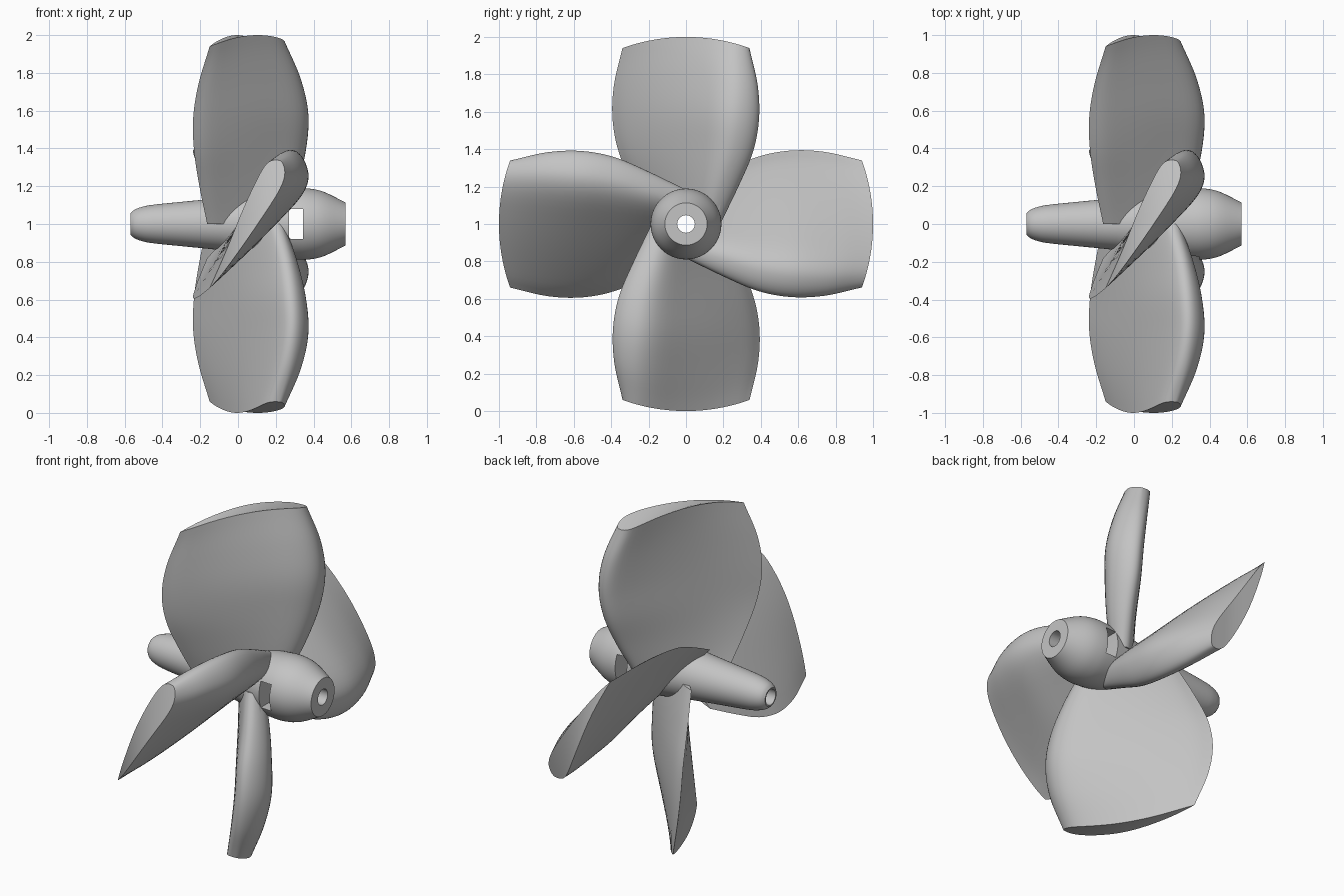
import bpy, bmesh, math
from mathutils import Vector, Matrix

if "Cube" in bpy.data.objects:
    bpy.data.objects.remove(bpy.data.objects["Cube"])

metal = bpy.data.materials.new("grey_metal")
metal.diffuse_color = (0.55, 0.55, 0.55, 1)
metal.use_nodes = True
metal.node_tree.nodes["Principled BSDF"].inputs["Base Color"].default_value = metal.diffuse_color


def spline(points, steps):
    """Smooth curve through the given points, any dimension."""
    pts = [Vector(p) for p in points]
    pts = [pts[0] * 2 - pts[1]] + pts + [pts[-1] * 2 - pts[-2]]
    out = []
    for a, b, c, d in zip(pts, pts[1:], pts[2:], pts[3:]):
        for i in range(steps):
            t = i / steps
            out.append(0.5 * (2 * b + (c - a) * t + (2 * a - 5 * b + 4 * c - d) * t ** 2
                              + (3 * b - a - 3 * c + d) * t ** 3))
    return out + [pts[-2]]


def make_object(name, bm):
    bmesh.ops.recalc_face_normals(bm, faces=bm.faces)
    mesh = bpy.data.meshes.new(name)
    bm.to_mesh(mesh)
    bm.free()
    mesh.materials.append(metal)
    ob = bpy.data.objects.new(name, mesh)
    bpy.context.collection.objects.link(ob)
    return ob


def combine(target, other, operation):
    """Apply a boolean and remove the other object."""
    mod = target.modifiers.new("combine", 'BOOLEAN')
    mod.operation = operation
    mod.solver = 'EXACT'
    mod.object = other
    bpy.context.view_layer.objects.active = target
    bpy.ops.object.modifier_apply(modifier=mod.name)
    bpy.data.objects.remove(other)


# Hub: lathed body along x
profile = spline([(-.57, .055), (-.55, .074), (-.51, .09), (-.44, .103), (-.2, .127), (0, .148),
                  (.15, .17), (.3, .187), (.38, .187), (.46, .168), (.57, .113)], 4)
bm = bmesh.new()
N = 64
rings = [[bm.verts.new((x, r * math.cos(math.tau * i / N), 1 + r * math.sin(math.tau * i / N)))
          for i in range(N)] for x, r in profile]
for a, b in zip(rings, rings[1:]):
    for i in range(N):
        k = (i + 1) % N
        bm.faces.new((a[i], a[k], b[k], b[i]))
bm.faces.new(rings[0])
bm.faces.new(rings[-1])
propeller = make_object("propeller", bm)

# Blade section: chord fraction and offset, from the thin edge over the full side and back
section = spline([(0, 0), (.12, .045), (.35, .097), (.6, .14), (.8, .165), (.91, .148), (.975, .09),
                  (1, .02), (.97, -.025), (.87, -.04), (.6, -.033), (.28, -.013), (0, 0)], 4)[:-1]
# Blade stations: span, half width, thin edge x, round edge x, full side scale, hollow side scale
stations = spline([(0, .18, -.163, .222, .5, .8), (.2, .276, -.203, .268, .75, .9),
                   (.4, .356, -.231, .292, .94, 1), (.6, .392, -.238, .297, 1.0, 1),
                   (.8, .386, -.21, .27, .82, 1.1), (1, .34, -.15, .215, .48, 1.3)], 5)


def blade(index):
    turn = Matrix.Rotation(index * math.pi / 2, 3, 'X')
    bm = bmesh.new()
    loops = []
    for t, w, x0, x1, full, hollow in stations:
        tail, chord = Vector((x0, -w)), Vector((x1 - x0, 2 * w))
        normal = Vector((chord.y, -chord.x)).normalized()
        loop = []
        for u, n in section:
            p = tail + chord * u + normal * n * (full if n > 0 else hollow)
            # the tip lies on a cylinder around the shaft
            v = turn @ Vector((p.x, p.y, t * math.sqrt(1 - p.y ** 2)))
            loop.append(bm.verts.new(v + Vector((0, 0, 1))))
        loops.append(loop)
    M = len(section)
    for a, b in zip(loops, loops[1:]):
        for j in range(M):
            k = (j + 1) % M
            bm.faces.new((a[j], a[k], b[k], b[j]))
    # end caps bridged across the section
    for loop in (loops[0], loops[-1]):
        for j in range(M // 2):
            quad = list(dict.fromkeys((loop[j], loop[j + 1], loop[-j - 1], loop[-j % M])))
            if len(quad) > 2:
                bm.faces.new(quad)
    return make_object("blade", bm)


for i in range(4):
    combine(propeller, blade(i), 'UNION')

# Shaft bore through the whole length
bm = bmesh.new()
bmesh.ops.create_cone(bm, cap_ends=True, segments=24, radius1=.047, radius2=.047, depth=2,
                      matrix=Matrix.Translation((0, 0, 1)) @ Matrix.Rotation(math.pi / 2, 4, 'Y'))
combine(propeller, make_object("bore_cutter", bm), 'DIFFERENCE')

# Cross slot through the hub
bm = bmesh.new()
bmesh.ops.create_cube(bm, size=1, matrix=Matrix.Translation((.307, 0, 1))
                      @ Matrix.Diagonal((.074, .5, .16, 1)))
combine(propeller, make_object("slot_cutter", bm), 'DIFFERENCE')

bpy.ops.object.select_all(action='DESELECT')
propeller.select_set(True)
bpy.context.view_layer.objects.active = propeller
bpy.ops.object.shade_smooth_by_angle(angle=math.radians(35))
